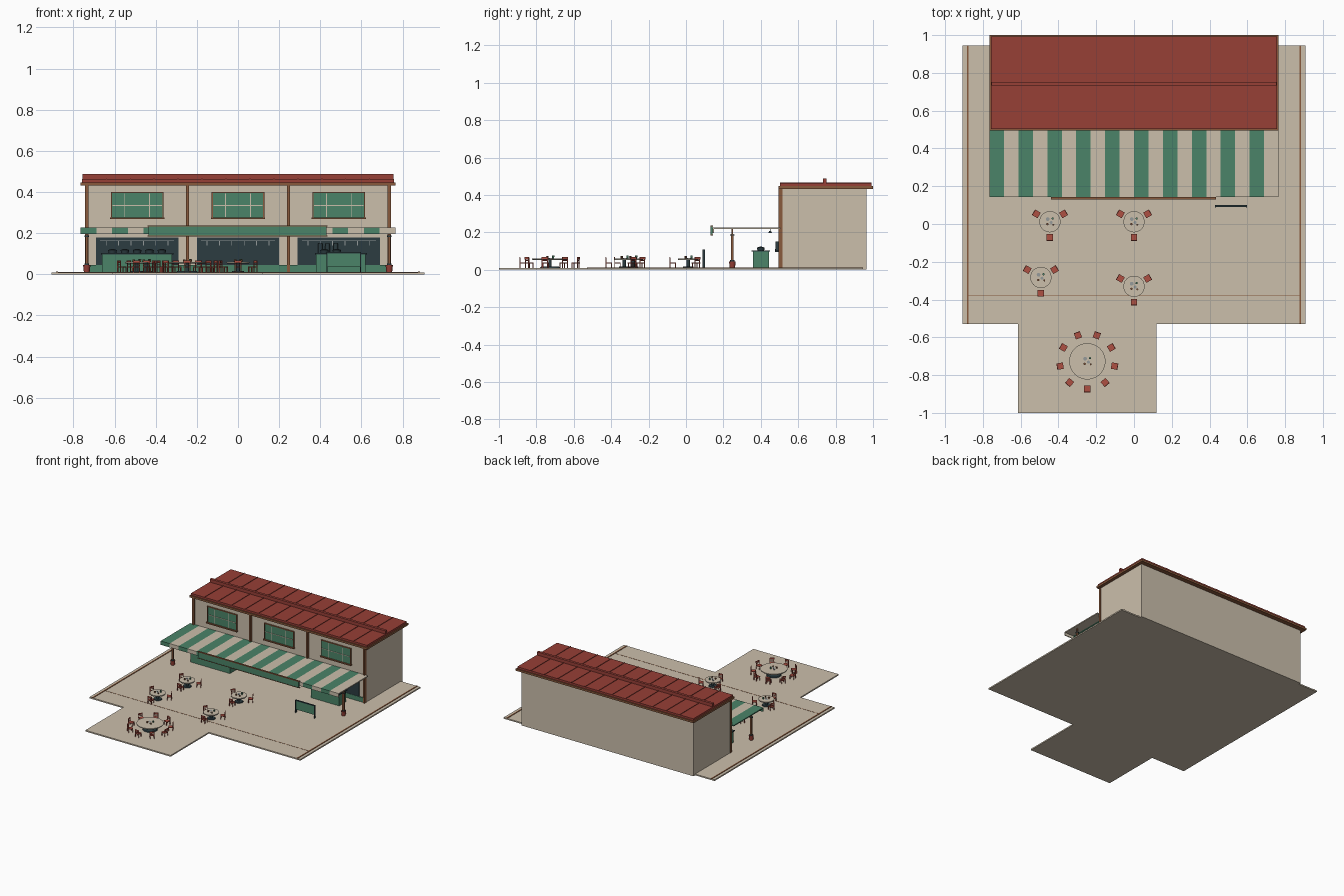
import bpy, bmesh, math
from mathutils import Matrix, Vector

def material(name, rgb):
    m = bpy.data.materials.new(name)
    m.diffuse_color = (*rgb, 1)
    return m

CREAM = material("cream", (0.60, 0.52, 0.41))
GREEN = material("green", (0.07, 0.23, 0.14))
RED = material("red", (0.31, 0.05, 0.037))
CHAIR = material("chair_red", (0.42, 0.08, 0.055))
BROWN = material("brown", (0.25, 0.10, 0.045))
DARK = material("dark", (0.025, 0.045, 0.052))
STEEL = material("steel", (0.3, 0.32, 0.32))

def build(name, mat, boxes=(), cyls=()):
    """boxes: (x0,x1,y0,y1,z0,z1); cyls: (x,y,z0,z1,r_bottom,r_top,sides)"""
    bm = bmesh.new()
    for x0, x1, y0, y1, z0, z1 in boxes:
        mtx = Matrix.Translation(((x0+x1)/2, (y0+y1)/2, (z0+z1)/2)) @ Matrix.Diagonal((x1-x0, y1-y0, z1-z0, 1))
        bmesh.ops.create_cube(bm, size=1, matrix=mtx)
    for x, y, z0, z1, r0, r1, n in cyls:
        bmesh.ops.create_cone(bm, cap_ends=True, segments=n, radius1=r0, radius2=r1, depth=z1-z0,
                              matrix=Matrix.Translation((x, y, (z0+z1)/2)))
    me = bpy.data.meshes.new(name)
    bm.to_mesh(me)
    bm.free()
    me.materials.append(mat)
    ob = bpy.data.objects.new(name, me)
    bpy.context.collection.objects.link(ob)
    if cyls:
        bpy.ops.object.select_all(action='DESELECT')
        ob.select_set(True)
        bpy.context.view_layer.objects.active = ob
        bpy.ops.object.shade_smooth_by_angle(angle=math.radians(35))
    return ob

# T-shaped paved ground, extruded from its outline
G = 0.010
outline = [(-0.907, 0.945), (-0.907, -0.53), (-0.613, -0.53), (-0.613, -1), (0.12, -1),
           (0.12, -0.53), (0.907, -0.53), (0.907, 0.945)]
bm = bmesh.new()
face = bm.faces.new([bm.verts.new((x, y, 0)) for x, y in outline])
ext = bmesh.ops.extrude_face_region(bm, geom=[face])
bmesh.ops.translate(bm, vec=(0, 0, G), verts=[v for v in ext["geom"] if isinstance(v, bmesh.types.BMVert)])
bmesh.ops.recalc_face_normals(bm, faces=bm.faces)
me = bpy.data.meshes.new("pavement")
bm.to_mesh(me)
bm.free()
me.materials.append(CREAM)
bpy.context.collection.objects.link(bpy.data.objects.new("pavement", me))
build("pavement_edging", BROWN, [(s*0.88-0.005, s*0.88+0.005, -0.53, 0.945, G-0.002, G+0.003) for s in (-1, 1)])
build("pavement_joint", BROWN, [(-0.88, 0.88, -0.382, -0.378, G-0.002, G+0.001)])

# Building block and roof
build("walls", CREAM, [(-0.74, 0.74, 0.51, 0.965, 0.0, 0.44)])
build("roof_fascia", BROWN, [(-0.765, 0.765, 0.495, 1.0, 0.432, 0.447)])
build("roof", RED, [(-0.757, 0.757, 0.503, 0.992, 0.447, 0.462)])
build("roof_seams", RED, [(x-0.002, x+0.002, 0.503, 0.992, 0.46, 0.466)
                          for x in [-0.757 + 1.514*i/13 for i in range(1, 13)]])
build("roof_ridge", RED, [(-0.755, 0.755, 0.732, 0.752, 0.462, 0.487)])

# Facade: pilasters, tiled base, shop bays and windows
build("pilasters", BROWN, [(x-0.008, x+0.008, 0.495, 0.515, G, 0.432) for x in (-0.735, -0.245, 0.245, 0.735)])
build("tiled_base", GREEN, [(-0.735, 0.735, 0.502, 0.511, G, 0.045)])
bays = (-0.49, 0, 0.49)
build("shop_openings", DARK, [(c-0.2, c+0.2, 0.504, 0.512, 0.036, 0.18) for c in bays])
build("hanging_rails", STEEL, [(c-0.18, c+0.18, 0.498, 0.501, 0.162, 0.165) for c in bays])
build("hanging_utensils", STEEL, [(c+d-0.002, c+d+0.002, 0.498, 0.501, 0.14, 0.162)
                                  for c in bays for d in (-0.15, -0.09, -0.03, 0.03, 0.09, 0.15)])
build("window_shutters", GREEN, [(c-0.122, c+0.122, 0.503, 0.512, 0.277, 0.395) for c in bays])
build("window_bars", CREAM, [b for c in bays for b in (
    (c-0.12, c+0.12, 0.500, 0.504, 0.333, 0.337),
    (c-0.062, c-0.058, 0.500, 0.504, 0.279, 0.393),
    (c+0.058, c+0.062, 0.500, 0.504, 0.279, 0.393))])
build("window_frames", BROWN, [b for c in bays for b in (
    (c-0.128, c-0.122, 0.500, 0.512, 0.275, 0.398), (c+0.122, c+0.128, 0.500, 0.512, 0.275, 0.398),
    (c-0.128, c+0.128, 0.500, 0.512, 0.395, 0.400), (c-0.132, c+0.132, 0.494, 0.512, 0.268, 0.277))])

# Striped awning with hanging front edge
W = 1.53/20
for name, mat, k in (("awning_green_stripes", GREEN, 0), ("awning_cream_stripes", CREAM, 1)):
    xs = [-0.765 + W*i for i in range(k, 20, 2)]
    build(name, mat, [(x, x+W, 0.143, 0.505, 0.219, 0.227) for x in xs]
          + [(x, x+W, 0.143, 0.149, 0.197, 0.219) for x in xs])

# Blank sign board on the awning front
build("sign_board", GREEN, [(-0.435, 0.43, 0.132, 0.143, 0.188, 0.232)])
build("sign_trim", BROWN, [(-0.44, 0.435, 0.130, 0.144, 0.232, 0.237), (-0.44, 0.435, 0.130, 0.144, 0.184, 0.188)])

# Awning posts standing in tubs
build("awning_posts", BROWN, [b for s in (-1, 1) for b in (
    (s*0.735-0.007, s*0.735+0.007, 0.241, 0.255, G, 0.19),
    (s*0.735-0.004, s*0.735+0.004, 0.244, 0.252, 0.19, 0.22))])
build("post_tubs", RED, cyls=[(s*0.735, 0.248, G, 0.045, 0.014, 0.018, 16) for s in (-1, 1)])
build("post_collars", DARK, cyls=[(s*0.735, 0.248, z, z+0.007, 0.012, 0.012, 16) for s in (-1, 1) for z in (0.045, 0.182)])

# Hanging lamps below the awning
lamps = (-0.54, -0.27, 0, 0.27, 0.54)
build("lamps", DARK, cyls=[(x, 0.45, 0.196, 0.208, 0.010, 0.004, 12) for x in lamps]
      + [(x, 0.45, 0.208, 0.22, 0.0015, 0.0015, 6) for x in lamps])

# Food counters
counters = ((-0.66, -0.32), (0.38, 0.62))
build("counters", GREEN, [(a, b, 0.357, 0.443, G, 0.097) for a, b in counters])
build("counter_tops", DARK, [(a-0.006, b+0.006, 0.35, 0.45, 0.097, 0.103) for a, b in counters])
pots = [-0.61, -0.55, -0.49, -0.43, -0.37, 0.42, 0.48]
build("pots", DARK, cyls=[(x, 0.4, 0.103, 0.118, 0.018, 0.021, 16) for x in pots]
      + [(x, 0.4, 0.118, 0.124, 0.021, 0.004, 16) for x in pots])
build("wall_urns", DARK, [(0.38, 0.50, 0.475, 0.505, 0.095, 0.102)],
      [(x, 0.489, 0.102, 0.15, 0.012, 0.011, 14) for x in (0.40, 0.435, 0.475)])

# Standing menu board, left blank
build("menu_board", GREEN, [(0.435, 0.592, 0.091, 0.098, 0.035, 0.102)])
build("menu_board_frame", DARK, [(x-0.003, x+0.003, 0.088, 0.101, G, 0.108) for x in (0.432, 0.595)]
      + [(0.43, 0.597, 0.089, 0.1, 0.102, 0.108)])

# One chair, its back toward +y; copies share the mesh
h = 0.015
chair = build("chair", CHAIR, [(-0.017, 0.017, -0.017, 0.017, 0.034, 0.039),
                               (-h-0.002, h+0.002, h-0.001, h+0.003, 0.056, 0.068),
                               (-h, h, h-0.001, h+0.001, 0.047, 0.051)]
              + [(sx*0.0145-0.002, sx*0.0145+0.002, sy*0.0145-0.002, sy*0.0145+0.002, G, 0.066 if sy > 0 else 0.036)
                 for sx in (-1, 1) for sy in (-1, 1)])
chair_mesh = chair.data
bpy.data.objects.remove(chair)

# Dining sets: table, crockery and chairs in a ring
def dining_set(x, y, r, ring, count):
    build("table_top", CREAM, cyls=[(x, y, 0.055, 0.061, r, r, 40)])
    build("table_rim", DARK, cyls=[(x, y, 0.052, 0.056, r*0.96, r*0.99, 40)])
    build("table_pedestal", DARK, cyls=[(x, y, G, 0.016, r*0.55, r*0.5, 24), (x, y, 0.016, 0.052, 0.009, 0.009, 16)])
    build("plates", STEEL, cyls=[(x-0.012, y+0.014, 0.061, 0.064, 0.007, 0.010, 16),
                                 (x+0.006, y-0.004, 0.061, 0.064, 0.006, 0.008, 16)])
    build("cups", GREEN, cyls=[(x+0.014, y+0.017, 0.061, 0.075, 0.005, 0.006, 12)])
    build("tea_glasses", BROWN, cyls=[(x-0.014, y-0.013, 0.061, 0.073, 0.005, 0.006, 12),
                                      (x+0.018, y-0.016, 0.061, 0.071, 0.004, 0.005, 12)])
    for i in range(count):
        a = -math.pi/2 + 2*math.pi*i/count
        ob = bpy.data.objects.new("chair", chair_mesh)
        ob.location = (x + ring*math.cos(a), y + ring*math.sin(a), 0)
        ob.rotation_euler = (0, 0, a - math.pi/2)
        bpy.context.collection.objects.link(ob)

for tx, ty in ((-0.445, 0.012), (0, 0.012), (-0.493, -0.283), (0, -0.33)):
    dining_set(tx, ty, 0.056, 0.083, 3)
dining_set(-0.247, -0.727, 0.096, 0.146, 9)
